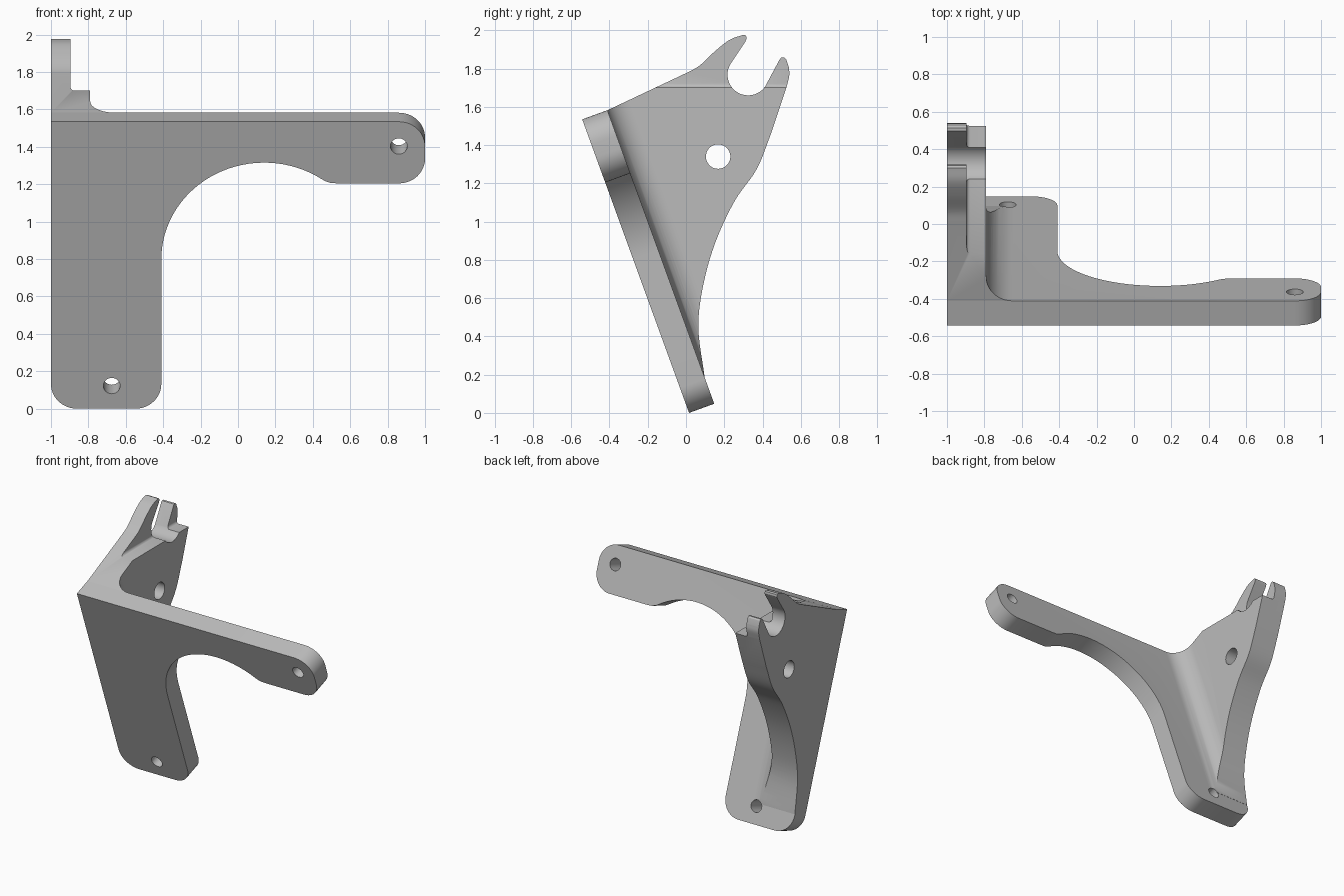
import bpy, bmesh, math
from mathutils import Vector

cube = bpy.data.objects.get("Cube")
if cube:
    bpy.data.objects.remove(cube, do_unlink=True)

# Single plain grey
grey = bpy.data.materials.new("plain grey")
grey.use_nodes = True
colour = (0.5, 0.5, 0.5, 1)
grey.diffuse_color = colour
grey.node_tree.nodes["Principled BSDF"].inputs["Base Color"].default_value = colour

# Leaning frame of the front plate: X across, UP along the lean, BACK through it
TILT = math.radians(20)
X = Vector((1, 0, 0))
Y = Vector((0, 1, 0))
Z = Vector((0, 0, 1))
UP = Vector((0, -math.sin(TILT), math.cos(TILT)))
BACK = Vector((0, math.cos(TILT), math.sin(TILT)))
FOOT = Vector((0, 0.016, 0))
ORIGIN = Vector((0, 0, 0))
THICK, TALL, ROUND = 0.14, 1.633, 0.14


def arc(cx, cy, r, start, end, steps=12):
    angles = [math.radians(start + (end - start) * i / steps) for i in range(steps + 1)]
    return [(cx + r * math.cos(a), cy + r * math.sin(a)) for a in angles]


def curve(points, steps=6):
    """Smooth curve through all the points."""
    p = [Vector(q) for q in points]
    p = [2 * p[0] - p[1]] + p + [2 * p[-1] - p[-2]]
    out = []
    for a, b, c, d in zip(p, p[1:], p[2:], p[3:]):
        for i in range(steps):
            t = i / steps
            out.append(tuple(0.5 * (2 * b + (c - a) * t + (2 * a - 5 * b + 4 * c - d) * t**2
                                    + (3 * b - a - 3 * c + d) * t**3)))
    return out + [tuple(p[-2])]


def prism(name, outline, u, v, w, low, high, origin=ORIGIN):
    """Outline in the u, v plane extruded along w."""
    bm = bmesh.new()
    verts = [bm.verts.new(origin + u * a + v * b + w * low) for a, b in outline]
    face = bm.faces.new(verts)
    grown = bmesh.ops.extrude_face_region(bm, geom=[face])["geom"]
    bmesh.ops.translate(bm, vec=w * (high - low),
                        verts=[g for g in grown if isinstance(g, bmesh.types.BMVert)])
    bmesh.ops.recalc_face_normals(bm, faces=bm.faces)
    mesh = bpy.data.meshes.new(name)
    bm.to_mesh(mesh)
    bm.free()
    mesh.materials.append(grey)
    obj = bpy.data.objects.new(name, mesh)
    bpy.context.collection.objects.link(obj)
    return obj


def combine(target, tool, operation):
    bpy.context.view_layer.objects.active = target
    mod = target.modifiers.new("combine", "BOOLEAN")
    mod.operation, mod.solver, mod.object = operation, "EXACT", tool
    bpy.ops.object.modifier_apply(modifier=mod.name)
    bpy.data.objects.remove(tool, do_unlink=True)


# Front plate: leg on the right, arm reaching left, big arch between them
leg_x, arm_v = -0.41, 1.282
plate_outline = (
    [(-1, TALL)]
    + arc(-1 + ROUND, ROUND, ROUND, 180, 270)
    + arc(leg_x - ROUND, ROUND, ROUND, 270, 360)
    + arc(0.14, 0.85, 0.55, 180, 56, 32)
    + [(0.47, 1.293), (0.495, 1.285), (0.53, arm_v)]
    + arc(1 - ROUND, arm_v + ROUND, ROUND, 270, 360)
    + arc(1 - ROUND, TALL - ROUND, ROUND, 0, 90)
)
bracket = prism("bracket", plate_outline, X, UP, BACK, 0, THICK, FOOT)

# Side web with an open hook slot at the top
web_outline = (
    [(-0.411, 1.582)]
    + curve([(0, 1.776), (0.07, 1.815), (0.154, 1.893), (0.228, 1.95), (0.3, 1.977)])
    + [(0.314, 1.972), (0.317, 1.957), (0.31, 1.94)]
    + arc(0.325, 1.768, 0.108, 150, 326, 24)
    + [(0.488, 1.845), (0.497, 1.857), (0.512, 1.859), (0.523, 1.85)]
    + curve([(0.537, 1.81), (0.54, 1.765), (0.526, 1.704)])
    + curve([(0.448, 1.469), (0.37, 1.275), (0.254, 1.107), (0.15, 0.882),
             (0.086, 0.647), (0.065, 0.437), (0.097, 0.19)])
    + [tuple((FOOT + UP * h + BACK * THICK / 2).yz) for h in (0.16, 1.5)]
)
web = prism("web", web_outline, Y, Z, X, -1, -0.6)

# Web thickness with a round fillet where it meets the plate
web_x = -0.79
section = ([(-1, 0), (web_x + ROUND, 0)]
           + arc(web_x + ROUND, THICK + ROUND, ROUND, 270, 180)
           + [(web_x, 2), (-1, 2)])
combine(web, prism("web_section", section, X, BACK, UP, -1, 3, FOOT), "INTERSECT")

# Step that thins the hook
step_x, step_z, small = -0.895, 1.7, 0.02
step = ([(step_x, 2.2)]
        + arc(step_x + small, step_z + small, small, 180, 270, 5)
        + [(-0.5, step_z), (-0.5, 2.2)])
combine(web, prism("step_cutter", step, X, Z, Y, -1, 1), "DIFFERENCE")

# Hole through the web
combine(web, prism("web_hole", arc(0.168, 1.34, 0.064, 0, 350, 35), Y, Z, X, -1.2, -0.5),
        "DIFFERENCE")
combine(bracket, web, "UNION")

# Screw holes at the ends of the leg and the arm
for hx, hv in ((-0.675, 0.13), (1 - ROUND, TALL - ROUND)):
    hole = prism("screw_hole", arc(hx, hv, 0.045, 0, 345, 23), X, UP, BACK, -0.1, 0.3, FOOT)
    combine(bracket, hole, "DIFFERENCE")

# Smooth the curved walls, keep the edges sharp
bpy.ops.object.select_all(action="DESELECT")
bracket.select_set(True)
bpy.context.view_layer.objects.active = bracket
bpy.ops.object.shade_smooth_by_angle(angle=math.radians(30))
